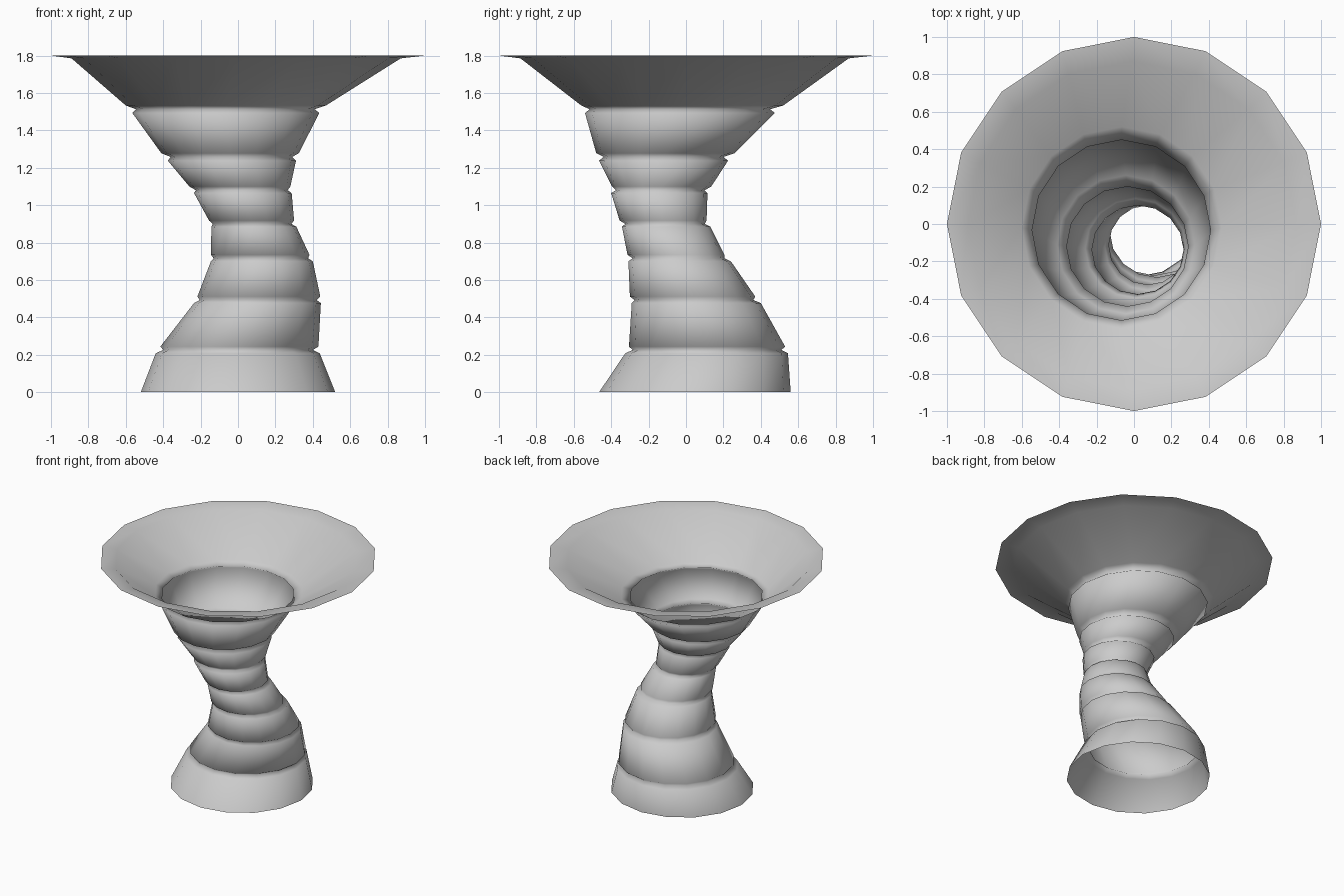
import bpy, bmesh
from math import cos, sin, pi

SIDES = 16

# Rings from foot to rim: z, x min, x max, y min, y max (grooves sit between bands)
rings = [
    (0.00, -0.52, 0.52, -0.465, 0.56),
    (0.208, -0.44, 0.437, -0.325, 0.545),
    (0.226, -0.40, 0.40, -0.285, 0.51),
    (0.244, -0.415, 0.43, -0.305, 0.53),
    (0.477, -0.235, 0.443, -0.29, 0.40),
    (0.493, -0.205, 0.42, -0.275, 0.36),
    (0.512, -0.217, 0.44, -0.30, 0.37),
    (0.70, -0.145, 0.40, -0.308, 0.24),
    (0.716, -0.13, 0.375, -0.285, 0.205),
    (0.735, -0.145, 0.382, -0.313, 0.205),
    (0.885, -0.142, 0.312, -0.342, 0.13),
    (0.90, -0.135, 0.285, -0.325, 0.10),
    (0.918, -0.155, 0.30, -0.355, 0.11),
    (1.065, -0.235, 0.287, -0.40, 0.115),
    (1.08, -0.225, 0.265, -0.375, 0.10),
    (1.10, -0.26, 0.28, -0.395, 0.135),
    (1.238, -0.375, 0.31, -0.465, 0.225),
    (1.258, -0.36, 0.29, -0.44, 0.20),
    (1.278, -0.41, 0.325, -0.48, 0.26),
    (1.493, -0.565, 0.435, -0.54, 0.475),
    (1.513, -0.545, 0.41, -0.515, 0.45),
    (1.533, -0.60, 0.47, -0.56, 0.52),
    (1.785, -0.89, 0.87, -0.885, 0.87),
    (1.80, -1.0, 1.0, -1.0, 1.0),
]


def loft(name, sections):
    """Open tube of quads through the given rings."""
    bm = bmesh.new()
    prev = None
    for z, x0, x1, y0, y1 in sections:
        cx, cy = (x0 + x1) / 2, (y0 + y1) / 2
        rx, ry = (x1 - x0) / 2, (y1 - y0) / 2
        ring = [bm.verts.new((cx + rx * cos(2 * pi * i / SIDES),
                              cy + ry * sin(2 * pi * i / SIDES), z))
                for i in range(SIDES)]
        if prev:
            for i in range(SIDES):
                j = (i + 1) % SIDES
                bm.faces.new((prev[i], prev[j], ring[j], ring[i]))
        prev = ring
    for f in bm.faces:
        f.smooth = True
    me = bpy.data.meshes.new(name)
    bm.to_mesh(me)
    bm.free()
    ob = bpy.data.objects.new(name, me)
    bpy.context.collection.objects.link(ob)
    return ob


# Twisting banded stem with flared funnel top, open at both ends
loft("funnel_body", rings)
